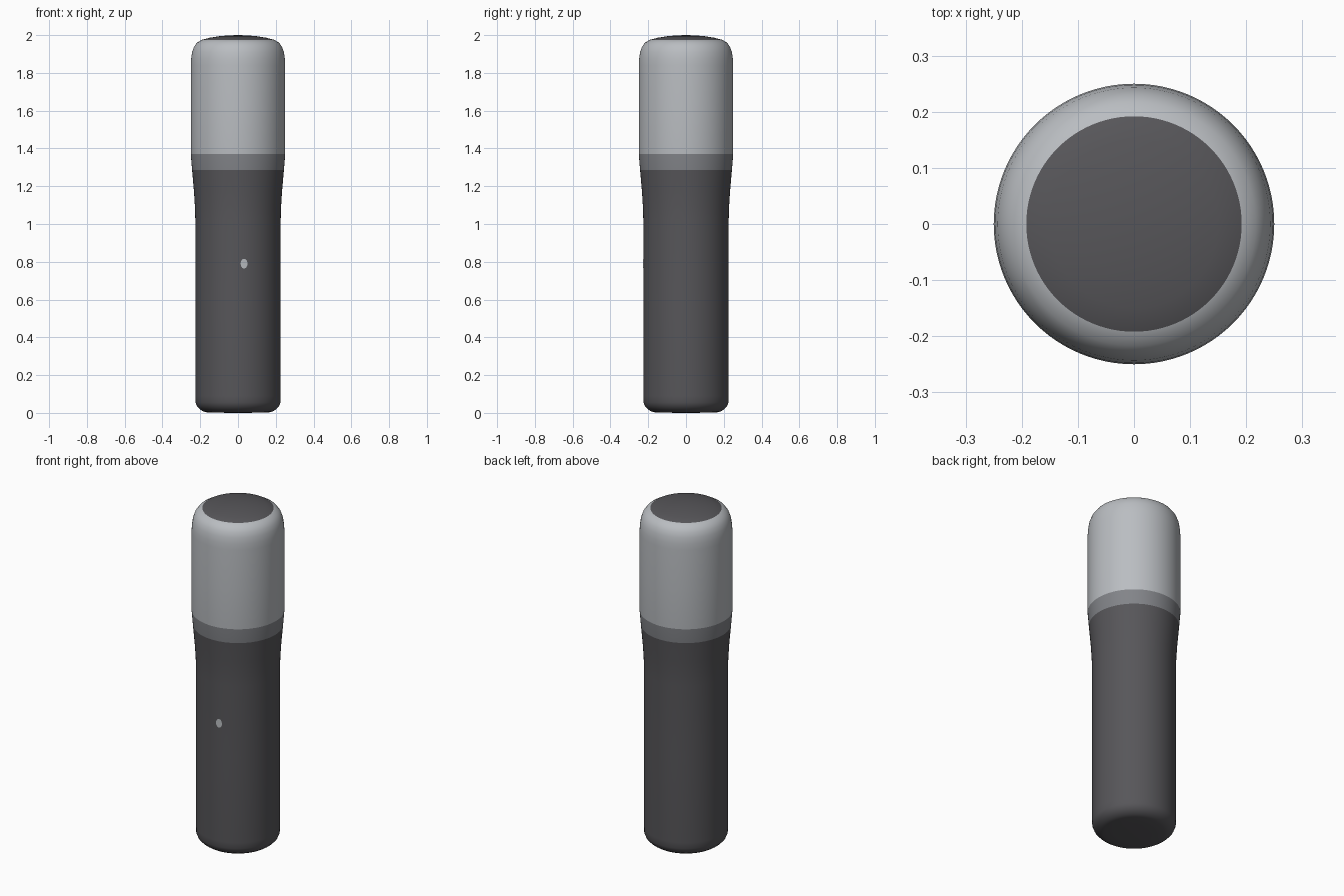
import bpy, bmesh, math

if "Cube" in bpy.data.objects:
    bpy.data.objects.remove(bpy.data.objects["Cube"])

SEGMENTS = 96


def material(name, rgb):
    m = bpy.data.materials.new(name)
    m.diffuse_color = (*rgb, 1)
    m.use_nodes = True
    m.node_tree.nodes["Principled BSDF"].inputs["Base Color"].default_value = m.diffuse_color
    return m


dark = material("charcoal", (0.095, 0.093, 0.101))
mid = material("mid grey", (0.225, 0.232, 0.25))
light = material("light grey", (0.49, 0.51, 0.535))


def finish(bm, name, mats):
    bmesh.ops.recalc_face_normals(bm, faces=bm.faces)
    mesh = bpy.data.meshes.new(name)
    bm.to_mesh(mesh)
    bm.free()
    for m in mats:
        mesh.materials.append(m)
    ob = bpy.data.objects.new(name, mesh)
    bpy.context.collection.objects.link(ob)
    bpy.ops.object.select_all(action='DESELECT')
    bpy.context.view_layer.objects.active = ob
    ob.select_set(True)
    bpy.ops.object.shade_smooth_by_angle(angle=math.radians(40))
    return ob


# Turned body: (radius, height) from the base centre to the crown
profile = [(0, 0), (0.10, 0.001), (0.165, 0.003), (0.185, 0.008), (0.203, 0.02),
           (0.217, 0.035), (0.225, 0.055), (0.226, 0.09), (0.226, 0.6),
           (0.226, 1.02), (0.228, 1.09), (0.233, 1.17), (0.243, 1.285),
           (0.25, 1.37), (0.25, 1.6), (0.25, 1.84), (0.248, 1.875),
           (0.243, 1.91), (0.233, 1.938), (0.217, 1.96), (0.192, 1.975),
           (0.15, 1.986), (0.10, 1.994), (0.05, 1.9985), (0, 2.0)]
bm = bmesh.new()
verts = [bm.verts.new((r, 0, z)) for r, z in profile]
edges = [bm.edges.new(pair) for pair in zip(verts, verts[1:])]
bmesh.ops.spin(bm, geom=verts + edges, cent=(0, 0, 0), axis=(0, 0, 1),
               angle=2 * math.pi, steps=SEGMENTS)
bmesh.ops.remove_doubles(bm, verts=bm.verts, dist=1e-5)

# Colour by height: grip, collar, shell, crown
for f in bm.faces:
    z = f.calc_center_median().z
    f.material_index = 0 if z < 1.285 or z > 1.975 else 1 if z < 1.37 else 2
finish(bm, "body", [dark, mid, light])

# Small oval indicator wrapped on the front of the grip
bm = bmesh.new()
ring = []
for i in range(20):
    a = 2 * math.pi * i / 20
    x, z = 0.032 + 0.018 * math.cos(a), 0.79 + 0.026 * math.sin(a)
    ring.append(bm.verts.new((x, -math.sqrt(0.2275 ** 2 - x * x), z)))
centre = bm.verts.new((0.032, -math.sqrt(0.2275 ** 2 - 0.032 ** 2), 0.79))
for i in range(20):
    bm.faces.new((centre, ring[i], ring[(i + 1) % 20]))
bmesh.ops.solidify(bm, geom=bm.faces[:], thickness=0.003)
finish(bm, "indicator", [light])
